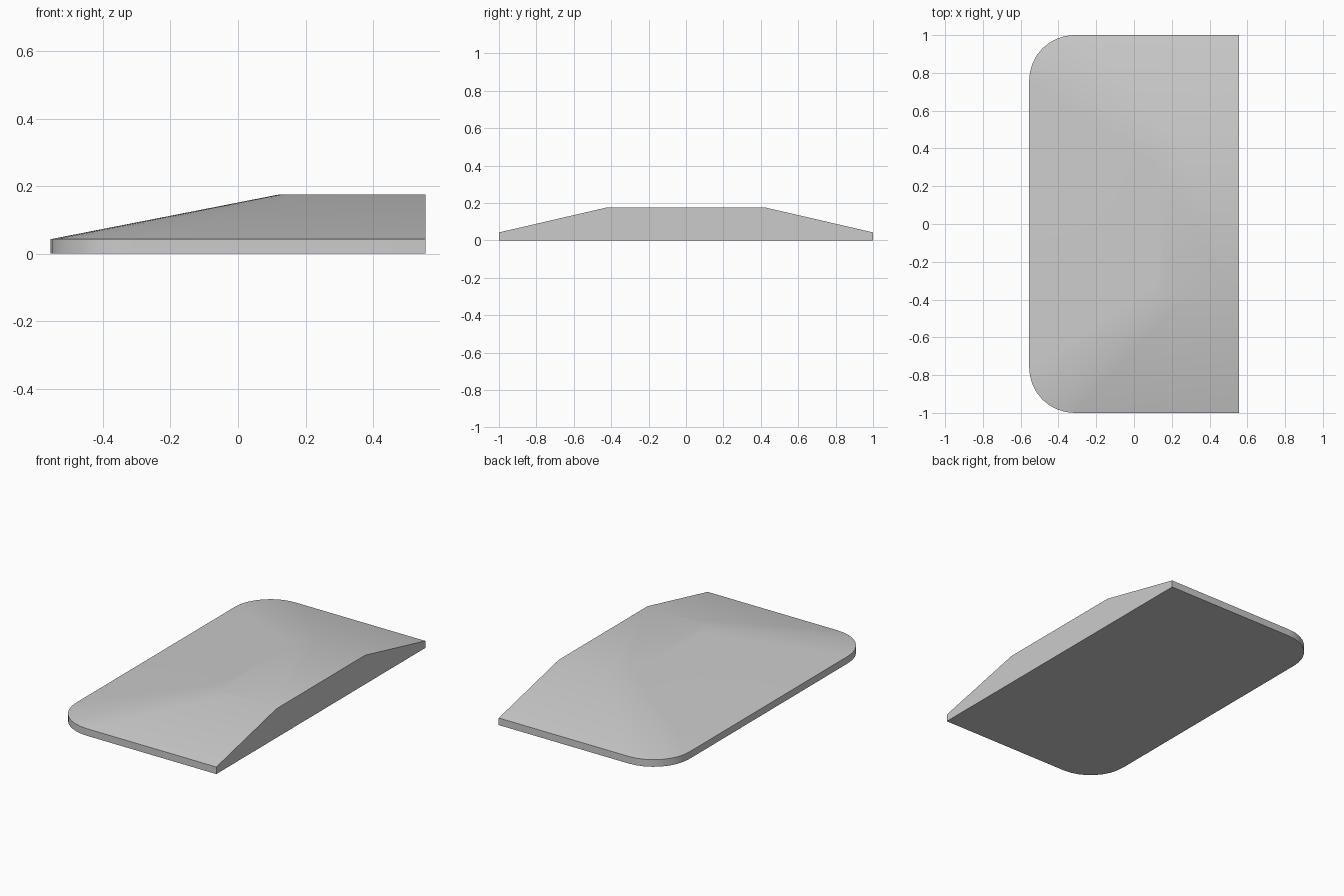
import bpy
import bmesh
from math import sin, cos, pi

cube = bpy.data.objects.get("Cube")
if cube:
    bpy.data.objects.remove(cube, do_unlink=True)

BACK = 0.555      # flat upright face on the +x side
STEPS = 8         # segments per rounded corner


def outline(x_edge, half_y, radius):
    """Open-ended D shape: square at +x, rounded corners at -x."""
    pts = [(BACK, half_y)]
    for side in (1, -1):
        arc = []
        for i in range(STEPS + 1):
            a = pi / 2 * i / STEPS
            arc.append((x_edge + radius * (1 - sin(a)),
                        side * (half_y - radius * (1 - cos(a)))))
        pts += arc if side == 1 else arc[::-1]
    return pts + [(BACK, -half_y)]


def loft(name, rings, material):
    """Skin a stack of (outline, height) rings and cap both ends."""
    bm = bmesh.new()
    loops = [[bm.verts.new((x, y, z)) for x, y in pts] for pts, z in rings]
    for low, high in zip(loops, loops[1:]):
        for i in range(len(low) - 1):
            bm.faces.new((low[i], low[i + 1], high[i + 1], high[i]))
    bm.faces.new(loops[0])
    bm.faces.new(loops[-1])
    # single flat upright face across the back
    bm.faces.new([r[0] for r in loops] + [r[-1] for r in reversed(loops)])
    bmesh.ops.recalc_face_normals(bm, faces=bm.faces)
    mesh = bpy.data.meshes.new(name)
    bm.to_mesh(mesh)
    bm.free()
    mesh.materials.append(material)
    obj = bpy.data.objects.new(name, mesh)
    bpy.context.collection.objects.link(obj)
    return obj


# Plain grey material
grey = bpy.data.materials.new("light_grey")
grey.use_nodes = True
colour = (0.6, 0.6, 0.6, 1)
grey.diffuse_color = colour
grey.node_tree.nodes["Principled BSDF"].inputs["Base Color"].default_value = colour

# Ramp: low upright rim, sloping sides, flat top
base = outline(-0.555, 1.0, 0.24)
top = outline(0.125, 0.425, 0.11)
ramp = loft("ramp", [(base, 0), (base, 0.043), (top, 0.176)], grey)

# Smooth slopes with crisp rim edges
bpy.ops.object.select_all(action='DESELECT')
ramp.select_set(True)
bpy.context.view_layer.objects.active = ramp
bpy.ops.object.shade_smooth_by_angle(angle=pi / 6)
